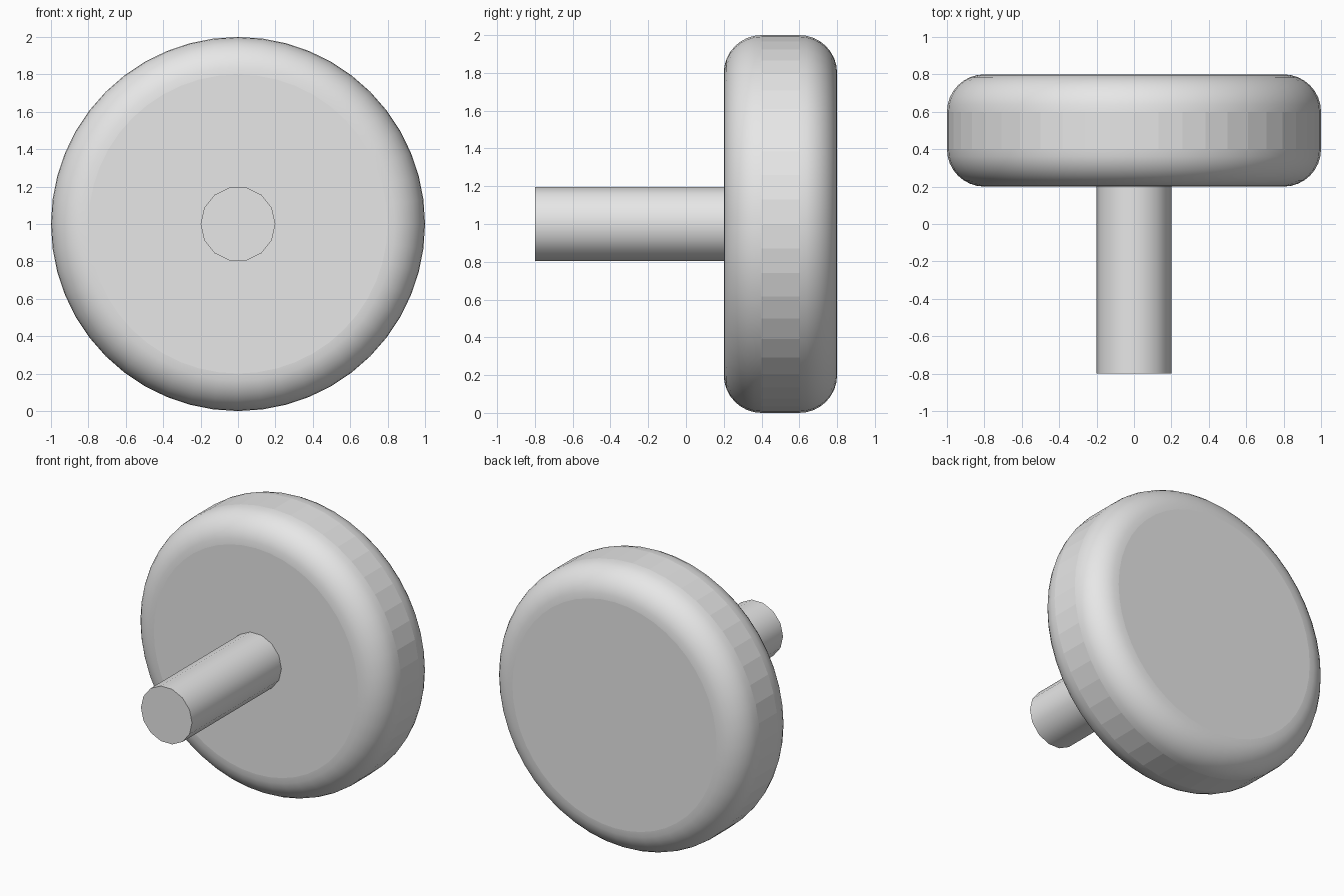
import bpy, bmesh
from math import radians
from mathutils import Matrix

if "Cube" in bpy.data.objects:
    bpy.data.objects.remove(bpy.data.objects["Cube"], do_unlink=True)

grey = bpy.data.materials.new("plain grey")
grey.use_nodes = True
colour = (0.8, 0.8, 0.8, 1)
grey.diffuse_color = colour
grey.node_tree.nodes["Principled BSDF"].inputs["Base Color"].default_value = colour


def cylinder(name, sides, radius, y_front, y_back, rounding=0):
    """Cylinder along y at height 1, optionally with rounded rims."""
    bm = bmesh.new()
    bmesh.ops.create_cone(bm, cap_ends=True, segments=sides, radius1=radius,
                          radius2=radius, depth=y_back - y_front)
    bmesh.ops.rotate(bm, verts=bm.verts, matrix=Matrix.Rotation(radians(90), 3, 'Z'))
    bmesh.ops.rotate(bm, verts=bm.verts, matrix=Matrix.Rotation(radians(90), 3, 'X'))
    bmesh.ops.translate(bm, verts=bm.verts, vec=(0, (y_front + y_back) / 2, 1))
    if rounding:
        rims = [e for e in bm.edges if any(len(f.verts) > 4 for f in e.link_faces)]
        bmesh.ops.bevel(bm, geom=rims, offset=rounding, segments=8,
                        profile=0.5, affect='EDGES', clamp_overlap=True)
    bmesh.ops.recalc_face_normals(bm, faces=bm.faces)
    bm.normal_update()
    for f in bm.faces:
        # caps are flat; the straight band of the rounded disc is faceted
        cap = abs(f.normal.y) > 0.999
        band = rounding and abs(f.normal.y) < 0.01
        f.smooth = not (cap or band)
    if not rounding:
        for e in bm.edges:
            e.smooth = not any(len(f.verts) > 4 for f in e.link_faces)
    mesh = bpy.data.meshes.new(name)
    bm.to_mesh(mesh)
    bm.free()
    mesh.materials.append(grey)
    obj = bpy.data.objects.new(name, mesh)
    bpy.context.collection.objects.link(obj)
    return obj


# Rounded disc at the back, plain shaft running to the front
cylinder("disc", 48, 1.0, 0.2, 0.8, rounding=0.2)
cylinder("shaft", 14, 0.2, -0.8, 0.25)
